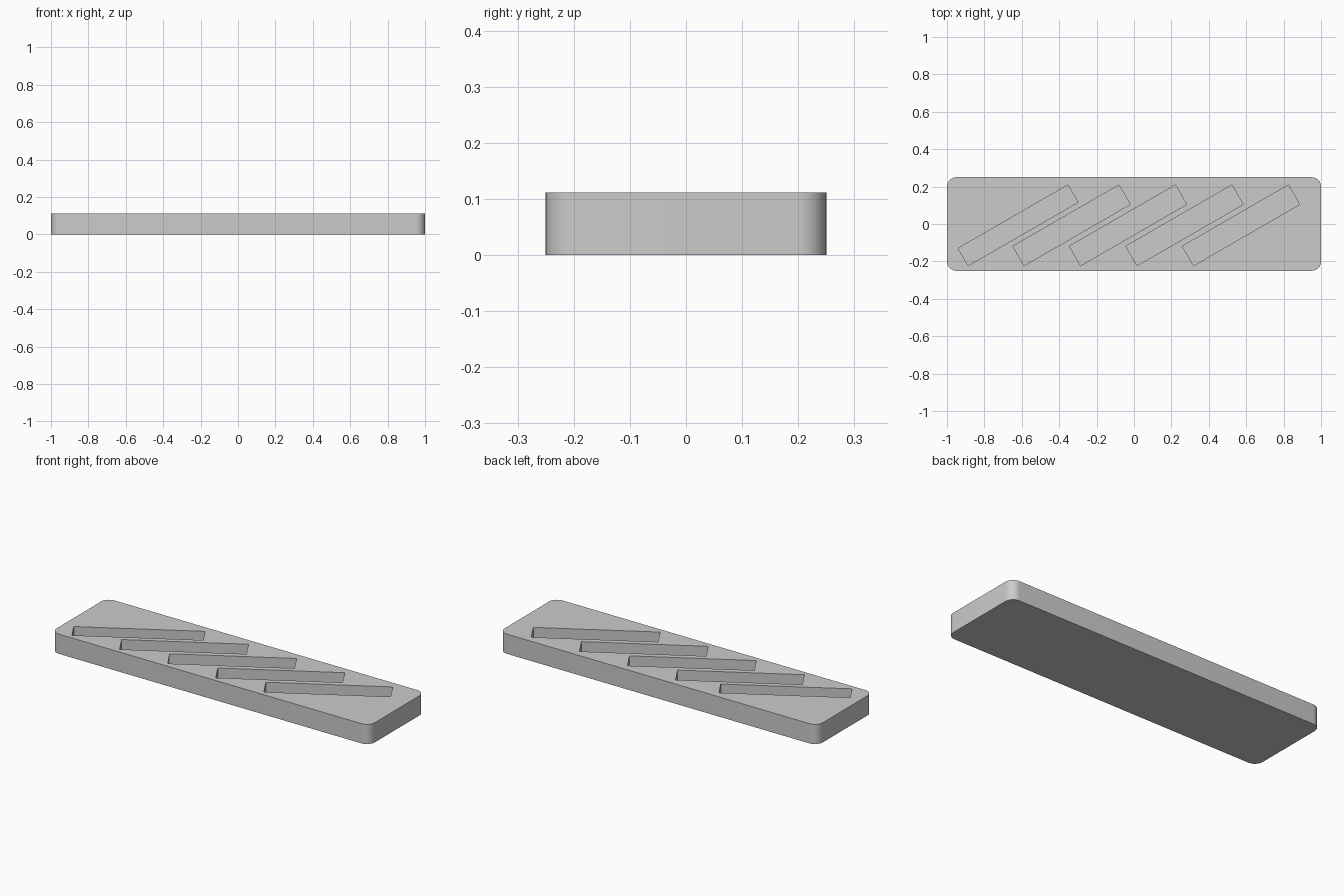
import bpy
import bmesh
from math import radians
from mathutils import Matrix

cube = bpy.data.objects.get("Cube")
if cube:
    bpy.data.objects.remove(cube)

HEIGHT = 0.112
FLOOR = 0.027  # thickness left under the slots

grey = bpy.data.materials.new("plain_grey")
grey.use_nodes = True
colour = (0.6, 0.6, 0.6, 1)
grey.diffuse_color = colour
grey.node_tree.nodes["Principled BSDF"].inputs["Base Color"].default_value = colour


def box(name, size, centre, angle=0, corner=0):
    """Box with optionally rounded vertical edges."""
    bm = bmesh.new()
    bmesh.ops.create_cube(bm, size=1, matrix=Matrix.Diagonal((*size, 1)))
    if corner:
        upright = [e for e in bm.edges
                   if abs(e.verts[0].co.z - e.verts[1].co.z) > size[2] / 2]
        bmesh.ops.bevel(bm, geom=upright, offset=corner, segments=12,
                        profile=0.5, affect='EDGES')
    bm.transform(Matrix.Translation(centre) @ Matrix.Rotation(angle, 4, 'Z'))
    mesh = bpy.data.meshes.new(name)
    bm.to_mesh(mesh)
    bm.free()
    mesh.materials.append(grey)
    obj = bpy.data.objects.new(name, mesh)
    bpy.context.collection.objects.link(obj)
    return obj


# Rounded slab
slab = box("slotted_slab", (2, 0.5, HEIGHT), (0, 0, HEIGHT / 2), corner=0.05)

# Diagonal slots: the first is slightly longer and narrower
slots = [(-0.62, 0.678, 0.107)]
slots += [(-0.334 + 0.302 * i, 0.655, 0.12) for i in range(4)]
for i, (x, length, width) in enumerate(slots):
    cutter = box(f"slot_cutter_{i + 1}", (length, width, 0.2),
                 (x, -0.007, FLOOR + 0.1), angle=radians(30))
    cutter.hide_render = True
    cutter.hide_viewport = True
    cut = slab.modifiers.new(f"slot_{i + 1}", 'BOOLEAN')
    cut.operation = 'DIFFERENCE'
    cut.solver = 'EXACT'
    cut.object = cutter

# Smooth corners, sharp rims
bpy.ops.object.select_all(action='DESELECT')
slab.select_set(True)
bpy.context.view_layer.objects.active = slab
for modifier in list(slab.modifiers):
    bpy.ops.object.modifier_apply(modifier=modifier.name)
bpy.ops.object.shade_smooth_by_angle(angle=radians(30))
for i in range(len(slots)):
    bpy.data.objects.remove(bpy.data.objects[f"slot_cutter_{i + 1}"])
